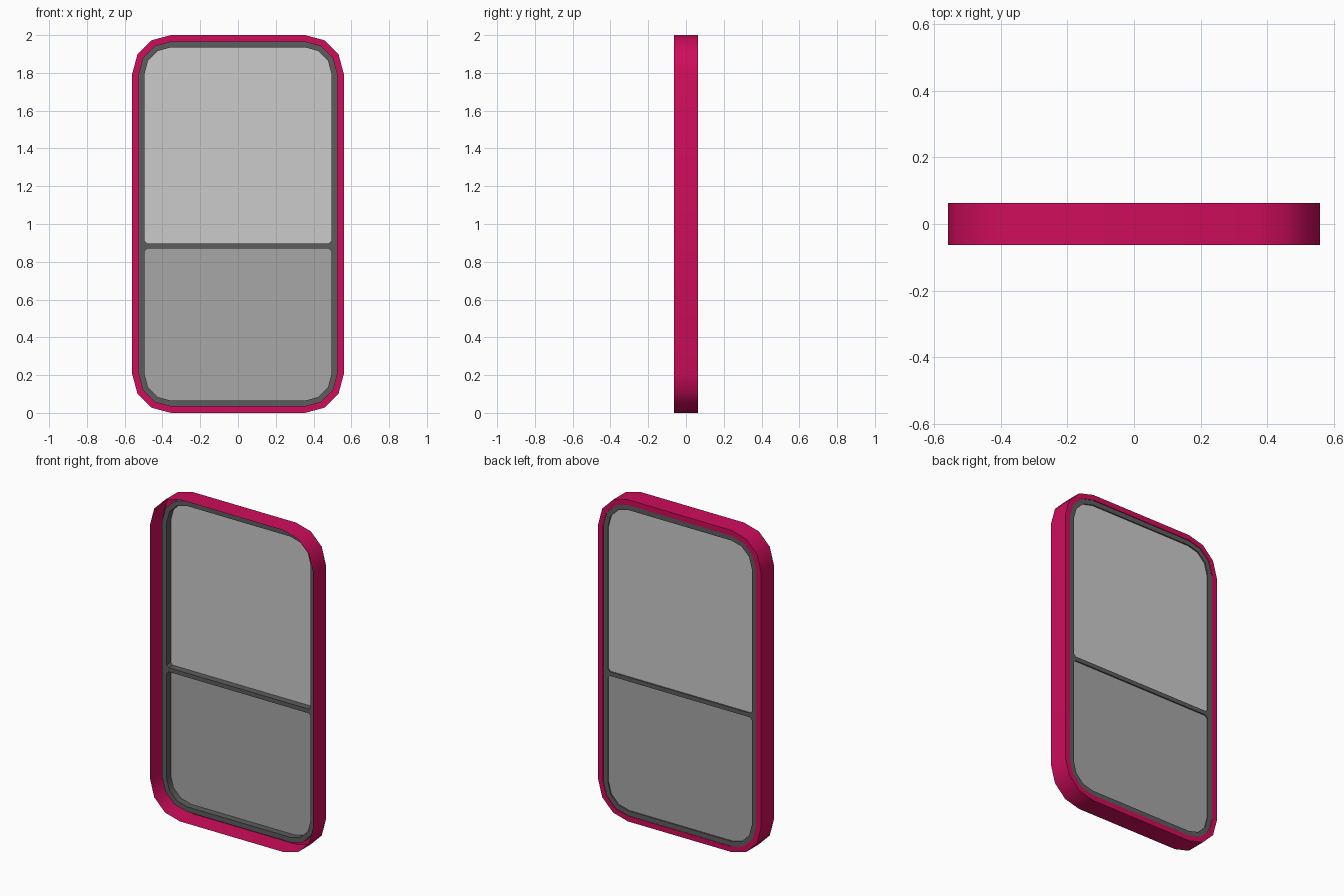
import bpy, math

if "Cube" in bpy.data.objects:
    bpy.data.objects.remove(bpy.data.objects["Cube"])

W, H = 0.56, 2.0          # half width, height
R, SEG = 0.205, 3         # corner radius and segments
BACK, FRONT = 0.0625, -0.0625


def mat(name, rgb):
    m = bpy.data.materials.new(name)
    m.diffuse_color = (*rgb, 1)
    m.use_nodes = True
    m.node_tree.nodes["Principled BSDF"].inputs["Base Color"].default_value = m.diffuse_color
    return m


pink = mat("pink", (0.62, 0.004, 0.105))
dark = mat("dark_grey", (0.108, 0.108, 0.108))
light_glass = mat("light_glass", (0.60, 0.60, 0.60))
dark_glass = mat("dark_glass", (0.385, 0.385, 0.385))


def outline(inset):
    """Rounded rectangle in x,z, moved inwards from the outer edge."""
    pts = []
    cx, top, r = W - R, H - R, R - inset
    for sx, cz, start in ((1, top, 0), (-1, top, 90), (-1, R, 180), (1, R, 270)):
        for i in range(SEG + 1):
            a = math.radians(start + 90 * i / SEG)
            pts.append((sx * cx + r * math.cos(a), cz + r * math.sin(a)))
    return pts


def make(name, verts, faces, material):
    me = bpy.data.meshes.new(name)
    me.from_pydata(verts, [], faces)
    me.materials.append(material)
    ob = bpy.data.objects.new(name, me)
    bpy.context.collection.objects.link(ob)
    bpy.ops.object.select_all(action='DESELECT')
    ob.select_set(True)
    bpy.context.view_layer.objects.active = ob
    bpy.ops.object.shade_smooth_by_angle(angle=math.radians(40))
    return ob


def sweep(name, profile, material, closed=False):
    """Carry a profile of (inset, y) points round the outline."""
    loops = [[(x, y, z) for x, z in outline(i)] for i, y in profile]
    n = len(loops[0])
    faces = []
    for k in range(len(loops) if closed else len(loops) - 1):
        a, b = k * n, ((k + 1) % len(loops)) * n
        faces += [(a + i, a + (i + 1) % n, b + (i + 1) % n, b + i) for i in range(n)]
    return make(name, [v for l in loops for v in l], faces, material)


def prism(name, pts, y0, y1, material):
    n = len(pts)
    verts = [(x, y0, z) for x, z in pts] + [(x, y1, z) for x, z in pts]
    faces = [tuple(range(n)), tuple(reversed(range(n, 2 * n)))]
    faces += [(i, i + n, (i + 1) % n + n, (i + 1) % n) for i in range(n)]
    return make(name, verts, faces, material)


# Thin outer shell, open at the front, with a flat rim at the back
sweep("outer_shell", [(0, FRONT), (0, BACK), (0.034, BACK)], pink)

# Dark seal inside the rim
sweep("window_seal", [(0.034, 0.006), (0.065, 0.006), (0.065, 0.06), (0.034, 0.06)],
      dark, closed=True)

# Crossbar with small flared ends
x, z0, z1, c = W - 0.065, 0.87, 0.896, 0.014
right = [(x - c, z0), (x, z0 - c), (x + 0.01, z0 - c),
         (x + 0.01, z1 + c), (x, z1 + c), (x - c, z1)]
bar = right + [(-px, pz) for px, pz in reversed(right)]
prism("crossbar", bar, 0.006, 0.06, dark)

# Two panes that meet behind the crossbar
edge, mid = outline(0.06), (z0 + z1) / 2
m = 2 * (SEG + 1)
e = edge[0][0]
for name, pts, material in (
        ("upper_pane", [(e, mid)] + edge[:m] + [(-e, mid)], light_glass),
        ("lower_pane", [(-e, mid)] + edge[m:] + [(e, mid)], dark_glass)):
    prism(name, pts, 0.047, 0.052, material)
